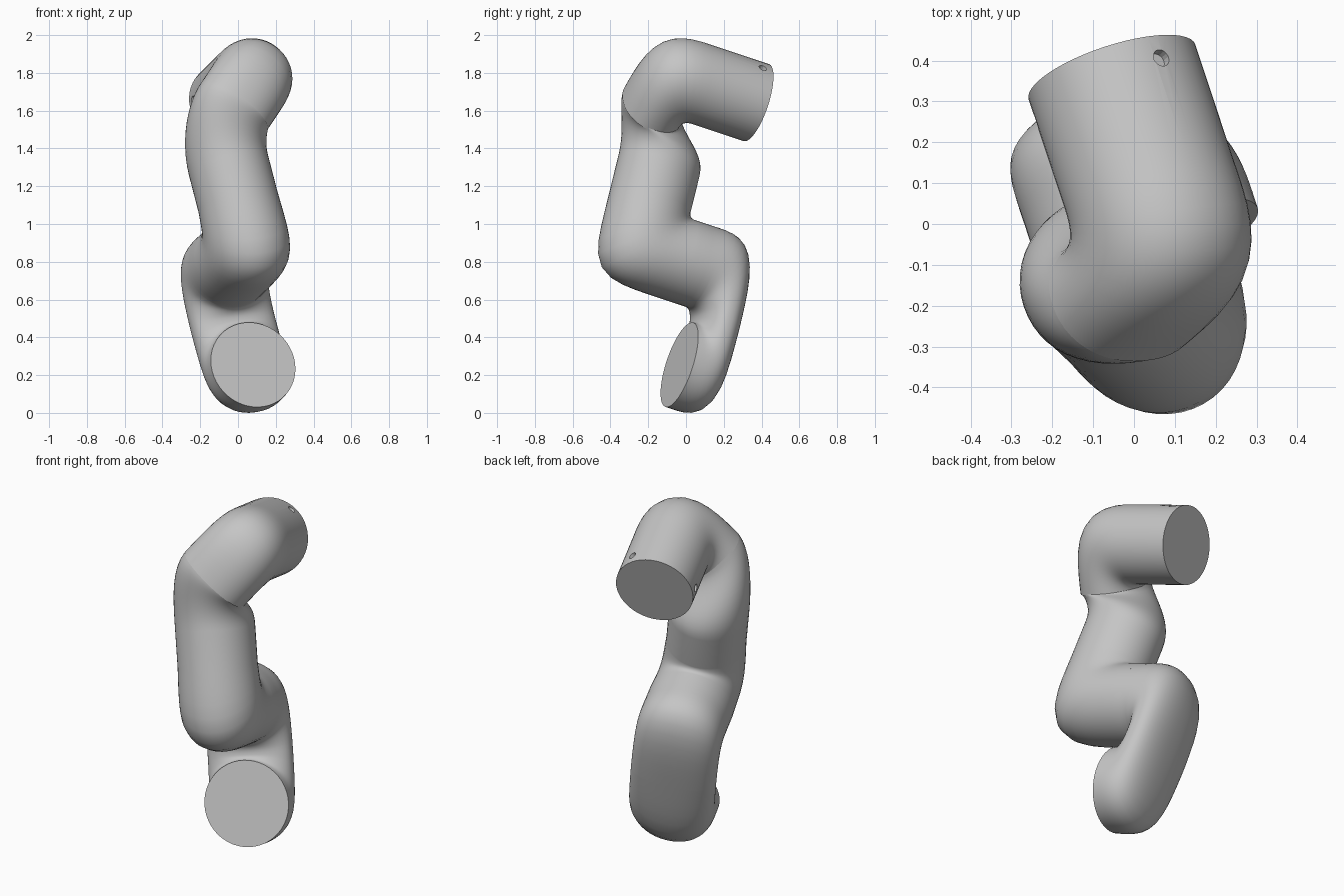
import bpy, bmesh, math
from mathutils import Vector as V

cube = bpy.data.objects.get("Cube")
if cube:
    bpy.data.objects.remove(cube)

SIDES, STEPS = 48, 12
AXIS = V((-0.3, 0.905, -0.3)).normalized()   # shared direction of all joint axes


def flat(p):
    """Part of a point lying across the joint axis."""
    return p - AXIS * p.dot(AXIS)


def ring(c, t, w, p=2.0):
    """Rounded cross-section with half axes t and w."""
    pts = []
    for i in range(SIDES):
        a = math.tau * i / SIDES
        x, y = math.cos(a), math.sin(a)
        k = (abs(x) ** p + abs(y) ** p) ** (-1 / p)
        pts.append(c + (t * x + w * y) * k)
    return pts


def elbow(crease, v1, v2, w1, w2, bulge, p1, p2, fillet=0.025):
    """Sections fanned round a small inner fillet."""
    n1, n2 = v1.normalized(), v2.normalized()
    pivot = crease - (n1 + n2) * fillet
    v1, v2 = v1 + n1 * fillet, v2 + n2 * fillet
    out = []
    for i in range(STEPS + 1):
        f = i / STEPS
        c, s = math.cos(f * math.pi / 2), math.sin(f * math.pi / 2)
        outer = (v1 * c + v2 * s) / (c ** bulge + s ** bulge) ** (1 / bulge)
        inner = outer.normalized() * fillet
        out.append(ring(pivot + (outer + inner) / 2, (outer - inner) / 2,
                        w1.lerp(w2, f), p1 + (p2 - p1) * f))
    return out


def loft(name, rings, mat):
    bm = bmesh.new()
    loops = [[bm.verts.new(p) for p in r] for r in rings]
    for a, b in zip(loops, loops[1:]):
        for i in range(SIDES):
            j = (i + 1) % SIDES
            bm.faces.new((a[i], a[j], b[j], b[i]))
    bm.faces.new(loops[0])
    bm.faces.new(loops[-1])
    bmesh.ops.recalc_face_normals(bm, faces=bm.faces)
    mesh = bpy.data.meshes.new(name)
    bm.to_mesh(mesh)
    bm.free()
    mesh.materials.append(mat)
    ob = bpy.data.objects.new(name, mesh)
    bpy.context.collection.objects.link(ob)
    bpy.ops.object.select_all(action="DESELECT")
    ob.select_set(True)
    bpy.context.view_layer.objects.active = ob
    bpy.ops.object.shade_smooth_by_angle(angle=math.radians(40))
    return ob


grey = bpy.data.materials.new("light_grey")
grey.use_nodes = True
grey.diffuse_color = (0.56, 0.56, 0.56, 1)
grey.node_tree.nodes["Principled BSDF"].inputs["Base Color"].default_value = grey.diffuse_color

# Lower arm: base disc, flat link, rear elbow and half of the middle joint
R, MID, THICK = 0.235, 0.225, 0.215
base = V((0.08, -0.035, 0.255))
front = V((0.06, -0.245, 0.88))
up = (flat(front) - flat(base)).normalized()
side = AXIS.cross(up) * R
rear = base + flat(front) - flat(base)
gap = AXIS * 0.03
mid = flat(front) + AXIS * -0.19
lower = [ring(base, -up * R, side)]
lower += elbow(base + up * R + gap, -up * 2 * R, AXIS * THICK, side, side, 4, 2, 2.4)
lower += elbow(rear - up * MID + gap, AXIS * THICK, up * 2 * MID, side, side, 3.5, 2.4, 2, 0.05)
lower.append(ring(mid, up * MID, side))
loft("lower_arm", lower, grey)

# Upper arm: other half of the middle joint, front elbow, bent link, wrist
r = 0.215
end = V((-0.054, 0.372, 1.643))
knee = flat(V((-0.093, -0.125, 1.53)))
u3 = (knee - flat(front)).normalized()
u4 = (flat(end) - knee).normalized()
w3, w4 = AXIS.cross(u3), AXIS.cross(u4)
inner3, inner4, outer3, outer4 = -0.285, -0.475, -0.73, -0.81
start = flat(front) + u3 * MID
upper = [ring(mid, -u3 * MID, w3 * R)]
upper += elbow(start + AXIS * inner3, -u3 * 2 * MID, AXIS * (outer3 - inner3),
               w3 * R, w3 * r, 5, 2, 2)
a, b = knee - u3 * 0.22, knee + u4 * 0.085
for i in range(STEPS + 1):
    f = i / STEPS
    c = a.lerp(knee, f).lerp(knee.lerp(b, f), f)
    g = f * f * (3 - 2 * f)
    hi, lo = inner3 + (inner4 - inner3) * g, outer3 + (outer4 - outer3) * g
    w = AXIS.cross(u3.lerp(u4, f).normalized()) * r
    upper.append(ring(c + AXIS * (hi + lo) / 2, AXIS * (lo - hi) / 2, w, 2 + 0.2 * g))
upper += elbow(flat(end) - u4 * r + AXIS * inner4, AXIS * (outer4 - inner4), u4 * 2 * r,
               w4 * r, w4 * r, 3.3, 2.2, 2)
upper.append(ring(end, u4 * r, w4 * r))
arm = loft("upper_arm", upper, grey)

# Small screw holes near the wrist rim
for n, d in enumerate((V((0.11, 0.05, 0.17)), V((-0.2, -0.068, -0.005)))):
    d = flat(d).normalized()
    bpy.ops.mesh.primitive_cylinder_add(vertices=16, radius=0.022, depth=0.05,
                                        location=end - AXIS * 0.06 + d * r,
                                        rotation=d.to_track_quat("Z", "Y").to_euler())
    cutter = bpy.context.object
    cutter.name = "hole_cutter_%d" % (n + 1)
    cutter.hide_render = True
    cutter.hide_set(True)
    mod = arm.modifiers.new("screw_hole", "BOOLEAN")
    mod.operation = "DIFFERENCE"
    mod.object = cutter
    mod.solver = "EXACT"
